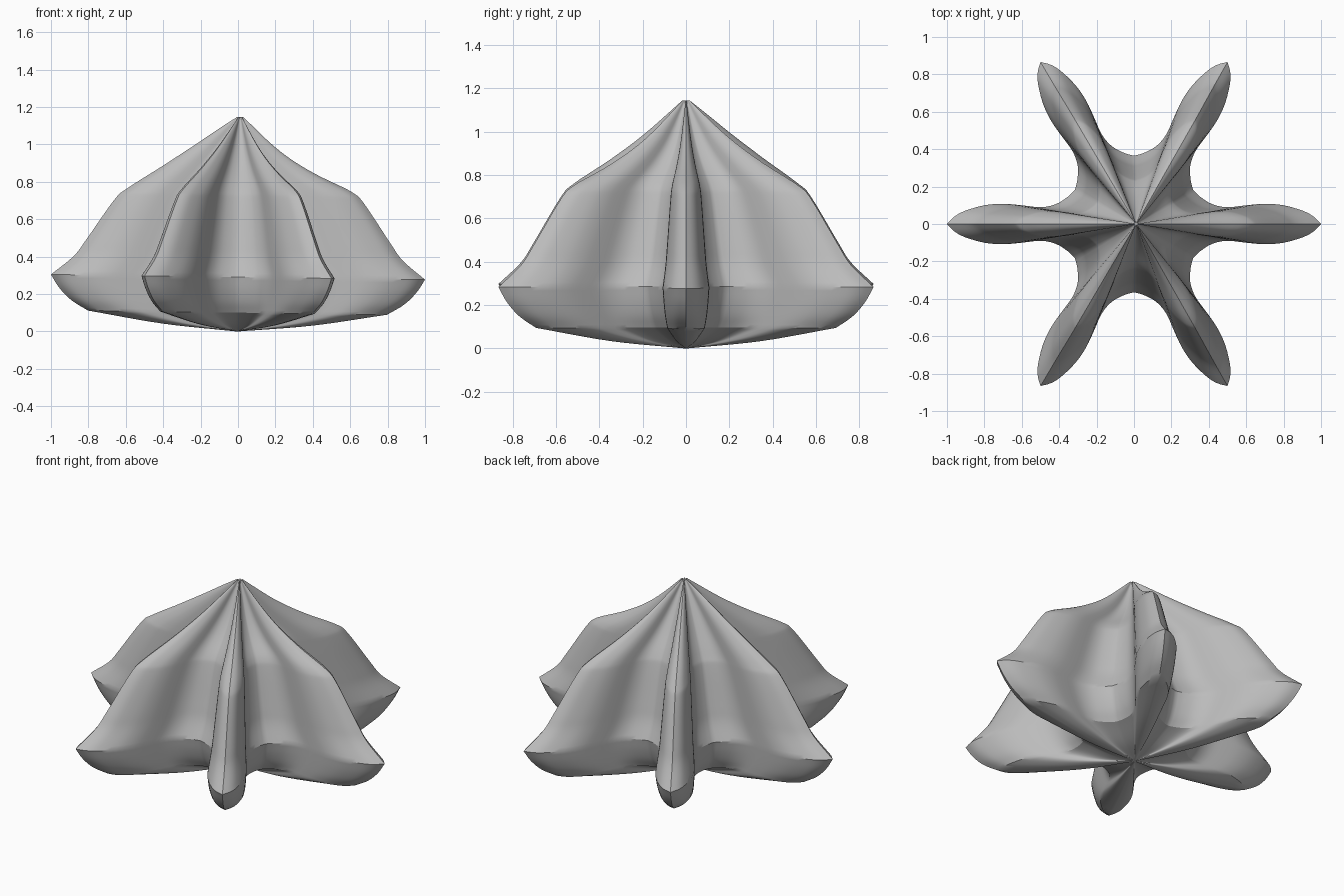
import bpy, bmesh, math
from mathutils import Vector, Matrix

cube = bpy.data.objects.get("Cube")
if cube:
    bpy.data.objects.remove(cube, do_unlink=True)


def smooth_path(points, steps):
    """Smooth curve through 2D points, ends included."""
    pts = [Vector(p) for p in points]
    pts = [2 * pts[0] - pts[1]] + pts + [2 * pts[-1] - pts[-2]]
    out = []
    for a, b, c, d in zip(pts, pts[1:], pts[2:], pts[3:]):
        for i in range(steps):
            t = i / steps
            out.append(0.5 * (2 * b + (c - a) * t + (2 * a - 5 * b + 4 * c - d) * t ** 2
                              + (3 * b - a - 3 * c + d) * t ** 3))
    return out + [pts[-2]]


# Star section: half an arm from pointed tip to valley, mirrored and repeated
half = smooth_path([(1, 0), (.96, .04), (.905, .07), (.8, .1), (.7, .108), (.6, .1),
                    (.5, .09), (.42, .105), (.355, .145), (.316, .1825)], 3)
polar = [(p.length, math.atan2(p.y, p.x)) for p in half]
sector = polar + [(r, math.pi / 3 - a) for r, a in reversed(polar[1:-1])]
star = [(r, a + k * math.pi / 3) for k in range(6) for r, a in sector]

# Scale and height of the star along the body: base, rim, canopy
base = smooth_path([(.012, 0), (.4, .036), (.8, .1)], 6)
rim = smooth_path([(.8, .1), (.89, .155), (.955, .22), (1, .29)], 4)
canopy = smooth_path([(1, .29), (.88, .39), (.81, .485), (.67, .69), (.6, .755),
                      (.4, .868), (.22, .985), (.018, 1.145)], 5)
profile = base[:-1] + rim[:-1] + canopy

# Loft the star through the profile, canopy a little hollower on one side
bm = bmesh.new()
rings = []
for s, z in profile:
    t = min(max((z - .76) / .385, 0), 1)
    sag = .025 * math.sin(math.pi * t)
    rings.append([bm.verts.new((r * s * math.cos(a), r * s * math.sin(a),
                                z - sag * math.cos(a + .35))) for r, a in star])
n = len(star)
for low, high in zip(rings, rings[1:]):
    for i in range(n):
        j = (i + 1) % n
        bm.faces.new((low[i], low[j], high[j], high[i]))
bm.faces.new(rings[0][::-1])
bm.faces.new(rings[-1])

# Slight lean toward the left, then rest on the ground
bm.transform(Matrix.Rotation(.014, 4, 'Y'))
drop = min(v.co.z for v in bm.verts)
mid = (min(v.co.x for v in bm.verts) + max(v.co.x for v in bm.verts)) / 2
bm.transform(Matrix.Translation((-mid, 0, -drop)))
mesh = bpy.data.meshes.new("star_body")
bm.to_mesh(mesh)
bm.free()
body = bpy.data.objects.new("star_body", mesh)
bpy.context.collection.objects.link(body)

# Plain grey
grey = bpy.data.materials.new("grey")
grey.use_nodes = True
grey.diffuse_color = (.5, .5, .5, 1)
grey.node_tree.nodes["Principled BSDF"].inputs["Base Color"].default_value = (.5, .5, .5, 1)
mesh.materials.append(grey)

bpy.ops.object.select_all(action='DESELECT')
body.select_set(True)
bpy.context.view_layer.objects.active = body
bpy.ops.object.shade_smooth_by_angle(angle=math.radians(30))
